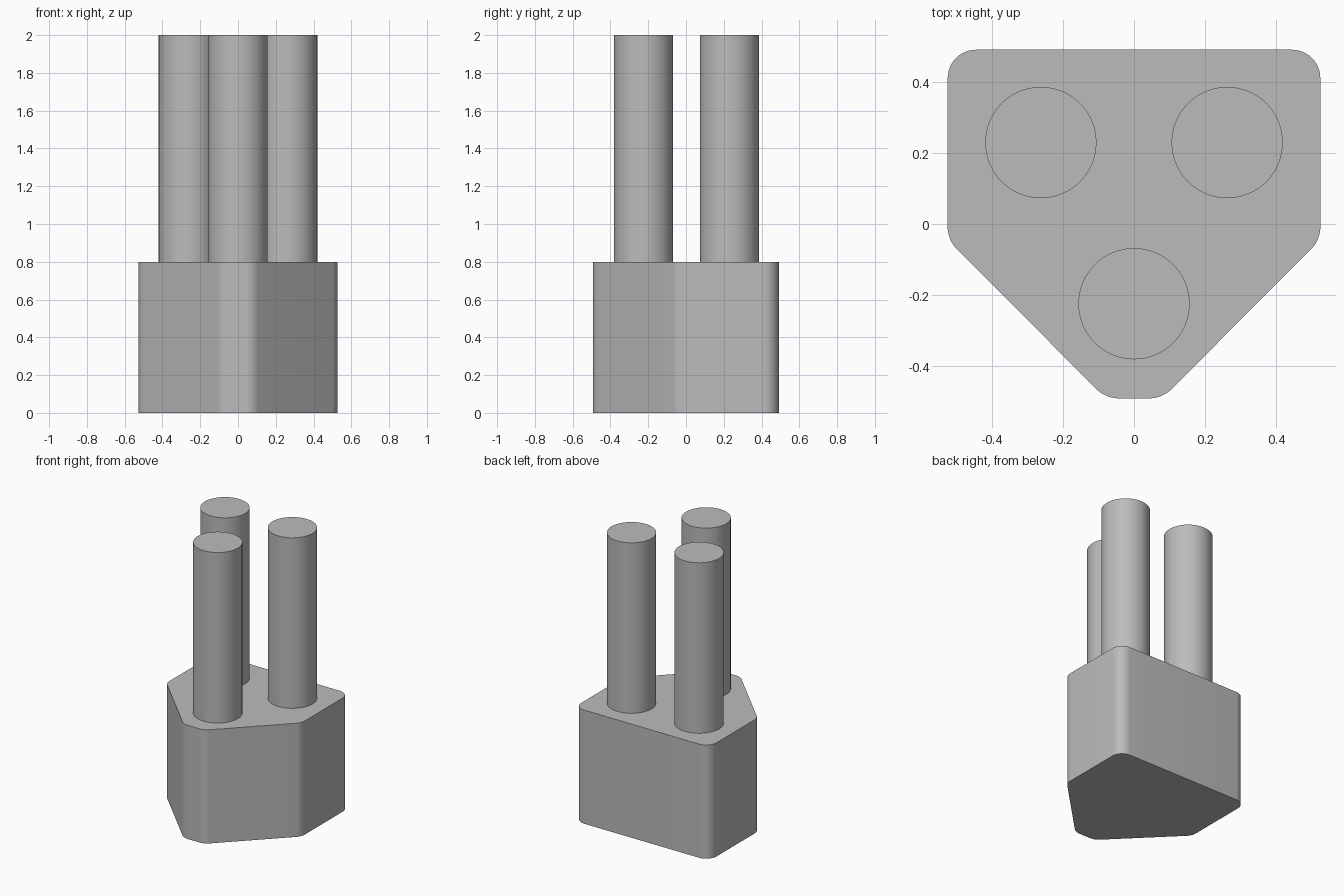
import bpy, bmesh, math

cube = bpy.data.objects.get("Cube")
if cube:
    bpy.data.objects.remove(cube, do_unlink=True)

# Single grey for every part
grey = bpy.data.materials.new("plain_grey")
grey.use_nodes = True
colour = (0.5, 0.5, 0.5, 1)
grey.diffuse_color = colour
grey.node_tree.nodes["Principled BSDF"].inputs["Base Color"].default_value = colour

BASE_TOP, PIN_TOP, PIN_RADIUS = 0.8, 2.0, 0.157


def finish(obj):
    """Apply the material and smooth the rounded sides."""
    obj.data.materials.clear()
    obj.data.materials.append(grey)
    bpy.ops.object.select_all(action="DESELECT")
    obj.select_set(True)
    bpy.context.view_layer.objects.active = obj
    bpy.ops.object.shade_smooth_by_angle(angle=math.radians(30))


# Base block: mirrored half outline, extruded up, vertical edges rounded
half = [(0.08, -0.492), (0.526, -0.045), (0.526, 0.492)]
outline = half + [(-x, y) for x, y in reversed(half)]
bm = bmesh.new()
floor = bm.faces.new([bm.verts.new((x, y, 0)) for x, y in outline])
extruded = bmesh.ops.extrude_face_region(bm, geom=[floor], use_keep_orig=True)
for v in extruded["geom"]:
    if isinstance(v, bmesh.types.BMVert):
        v.co.z = BASE_TOP
bmesh.ops.recalc_face_normals(bm, faces=bm.faces[:])


def is_vertical(edge):
    a, b = edge.verts
    return abs(a.co.z - b.co.z) > 0.5


upright = [e for e in bm.edges if is_vertical(e)]
back = [e for e in upright if e.verts[0].co.y > 0.4]
front = [e for e in upright if e.verts[0].co.y < 0.4]
radius = 0.08
for edges, turn in ((back, 90), (front, 45)):
    bmesh.ops.bevel(bm, geom=edges, affect="EDGES", segments=10, profile=0.5,
                    offset=radius * math.tan(math.radians(turn / 2)))
mesh = bpy.data.meshes.new("base_block")
bm.to_mesh(mesh)
bm.free()
base = bpy.data.objects.new("base_block", mesh)
bpy.context.collection.objects.link(base)
finish(base)

# Three round pins standing on the base
pins = {"pin_back_left": (0.263, 0.23),
        "pin_back_right": (-0.263, 0.23),
        "pin_front": (0, -0.225)}
for name, (x, y) in pins.items():
    bpy.ops.mesh.primitive_cylinder_add(
        vertices=64, radius=PIN_RADIUS, depth=PIN_TOP - BASE_TOP,
        location=(x, y, (PIN_TOP + BASE_TOP) / 2))
    pin = bpy.context.object
    pin.name = name
    finish(pin)
